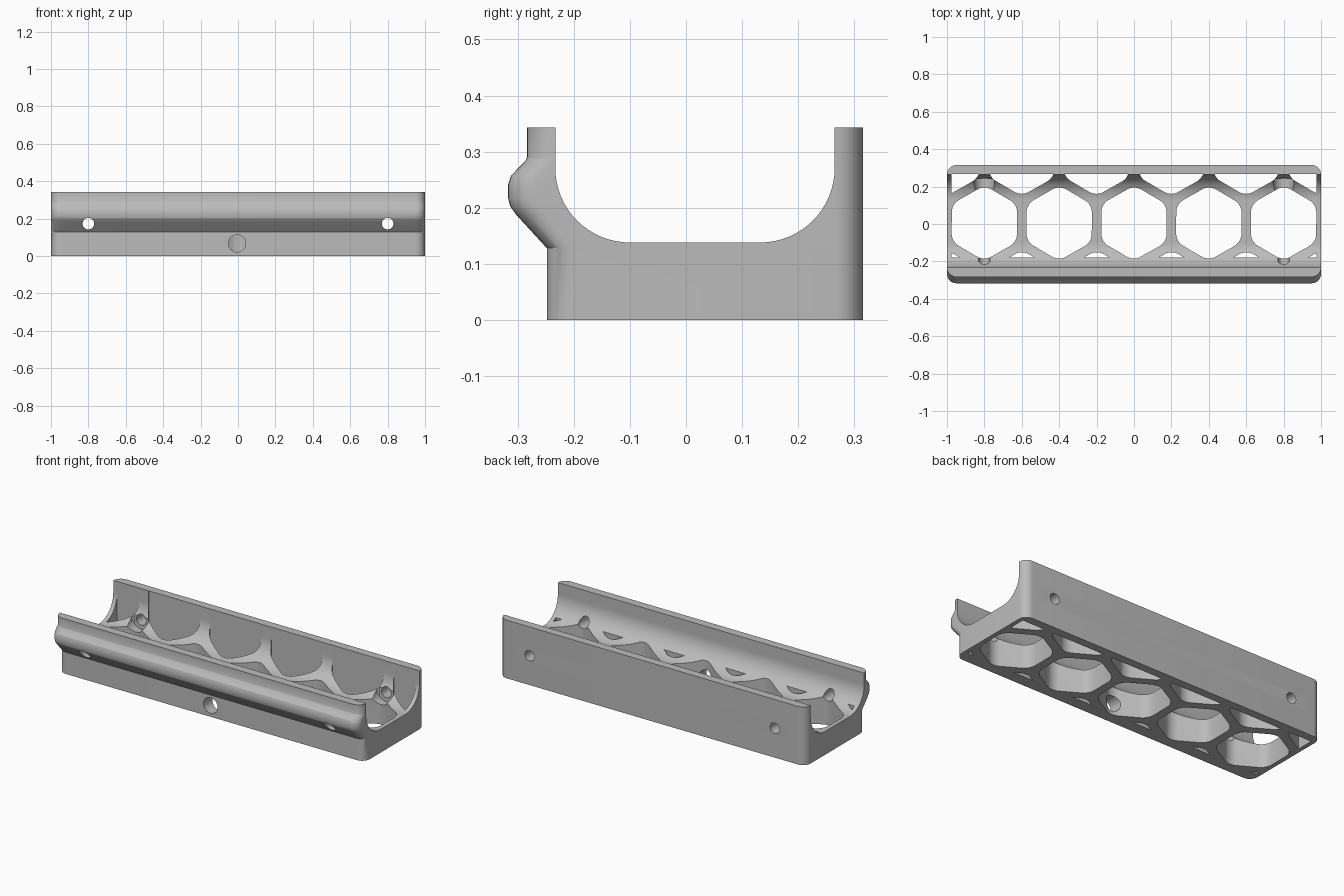
import bpy, bmesh, math

cube = bpy.data.objects.get("Cube")
if cube:
    bpy.data.objects.remove(cube)

BACK = 0.315          # outer face of the back wall
HEX_Y = 0.005         # centre line of the main hexagon row

grey = bpy.data.materials.new("light_grey")
grey.use_nodes = True
colour = (0.5, 0.5, 0.5, 1)
grey.diffuse_color = colour
grey.node_tree.nodes["Principled BSDF"].inputs["Base Color"].default_value = colour


def loft(bm, rings):
    """Join equal rings of points and cap both ends."""
    rows = [[bm.verts.new(p) for p in ring] for ring in rings]
    n = len(rows[0])
    for a, b in zip(rows, rows[1:]):
        for i in range(n):
            j = (i + 1) % n
            bm.faces.new((a[i], a[j], b[j], b[i]))
    bm.faces.new(rows[0][::-1])
    bm.faces.new(rows[-1])


def make(name, solids):
    bm = bmesh.new()
    for rings in solids:
        loft(bm, rings)
    bmesh.ops.recalc_face_normals(bm, faces=bm.faces)
    mesh = bpy.data.meshes.new(name)
    bm.to_mesh(mesh)
    bm.free()
    obj = bpy.data.objects.new(name, mesh)
    bpy.context.collection.objects.link(obj)
    return obj


def arc(cx, cy, r, start, end, steps):
    angles = [math.radians(start + (end - start) * i / steps) for i in range(steps + 1)]
    return [(cx + r * math.cos(a), cy + r * math.sin(a)) for a in angles]


def plan(front, r=0.05):
    """Rounded rectangle outline reaching forward to the given y."""
    x = 1 - r
    return (arc(x, front + r, r, -90, 0, 8) + arc(x, BACK - r, r, 0, 90, 8)
            + arc(-x, BACK - r, r, 90, 180, 8) + arc(-x, front + r, r, 180, 270, 8))


def hexagon(cx, cy, half=0.175, r=0.08):
    """Hexagon with rounded corners, pointing along y."""
    reach = (half - r) * 2 / math.sqrt(3)
    pts = []
    for k in range(6):
        a = 30 + 60 * k
        t = math.radians(a)
        pts += arc(cx + reach * math.cos(t), cy + reach * math.sin(t), r, a - 30, a + 30, 6)[:-1]
    return pts


def clip(pts, axis, limit, sign):
    """Keep the part of a polygon where sign * coordinate <= sign * limit."""
    out = []
    for p, q in zip(pts, pts[1:] + pts[:1]):
        dp, dq = sign * (p[axis] - limit), sign * (q[axis] - limit)
        if dp <= 0:
            out.append(p)
        if dp * dq < 0:
            t = dp / (dp - dq)
            out.append(tuple(p[i] + t * (q[i] - p[i]) for i in (0, 1)))
    return out


def upright(pts):
    return [[(x, y, z) for x, y in pts] for z in (-0.1, 0.45)]


def bore(x, z, r, y0, y1):
    return [[(px, y, pz) for px, pz in arc(x, z, r, 0, 350, 35)] for y in (y0, y1)]


# Body: rounded block whose front swells into a long rail
front_profile = [(0, -0.248), (0.128, -0.248), (0.188, -0.303), (0.202, -0.313),
                 (0.217, -0.317), (0.242, -0.317), (0.257, -0.312), (0.284, -0.286),
                 (0.291, -0.283), (0.343, -0.283)]
body = make("tray_body", [[[(x, y, z) for x, y in plan(f)] for z, f in front_profile]])
body.data.materials.append(grey)

# Trough along the top with rounded lower corners
r = 0.133
section = ([(-0.233, 0.5)] + arc(-0.1, 0.138 + r, r, 180, 270, 16)
           + arc(0.265 - r, 0.138 + r, r, 270, 360, 16) + [(0.265, 0.5)])
trough = make("trough_cutter", [[[(x, y, z) for y, z in section] for x in (-1.2, 1.2)]])

# Honeycomb: five whole cells and the clipped cells beside both walls
cells = [upright(hexagon(0.4 * i, HEX_Y)) for i in range(-2, 3)]
for i in range(6):
    for side, wall in ((1, 0.266), (-1, -0.178)):
        pts = hexagon(-1 + 0.4 * i, HEX_Y + side * 0.346)
        pts = clip(pts, 1, wall, side)
        pts = clip(clip(pts, 0, 0.975, 1), 0, -0.975, -1)
        cells.append(upright(pts))
honeycomb = make("honeycomb_cutter", cells)

# Screw holes through both walls, head recesses and the centre hole
screws = make("screw_cutter", [bore(x, 0.173, 0.031, -0.5, 0.5) for x in (-0.8, 0.8)]
              + [bore(-0.005, 0.067, 0.046, -0.5, -0.1)])
recesses = make("recess_cutter", [bore(x, 0.173, 0.055, 0, 0.24) for x in (-0.8, 0.8)])

for cutter in (trough, honeycomb, recesses, screws):
    cutter.hide_render = True
    mod = body.modifiers.new(cutter.name, "BOOLEAN")
    mod.operation = "DIFFERENCE"
    mod.solver = "EXACT"
    mod.object = cutter

# Bake the cuts and remove the cutters
bpy.context.view_layer.update()
baked = bpy.data.meshes.new_from_object(body.evaluated_get(bpy.context.evaluated_depsgraph_get()))
body.modifiers.clear()
body.data = baked
baked.materials.clear()
baked.materials.append(grey)
for poly in baked.polygons:
    poly.material_index = 0
for cutter in (trough, honeycomb, recesses, screws):
    bpy.data.objects.remove(cutter)

bpy.ops.object.select_all(action="DESELECT")
body.select_set(True)
bpy.context.view_layer.objects.active = body
bpy.ops.object.shade_smooth_by_angle(angle=math.radians(25))
